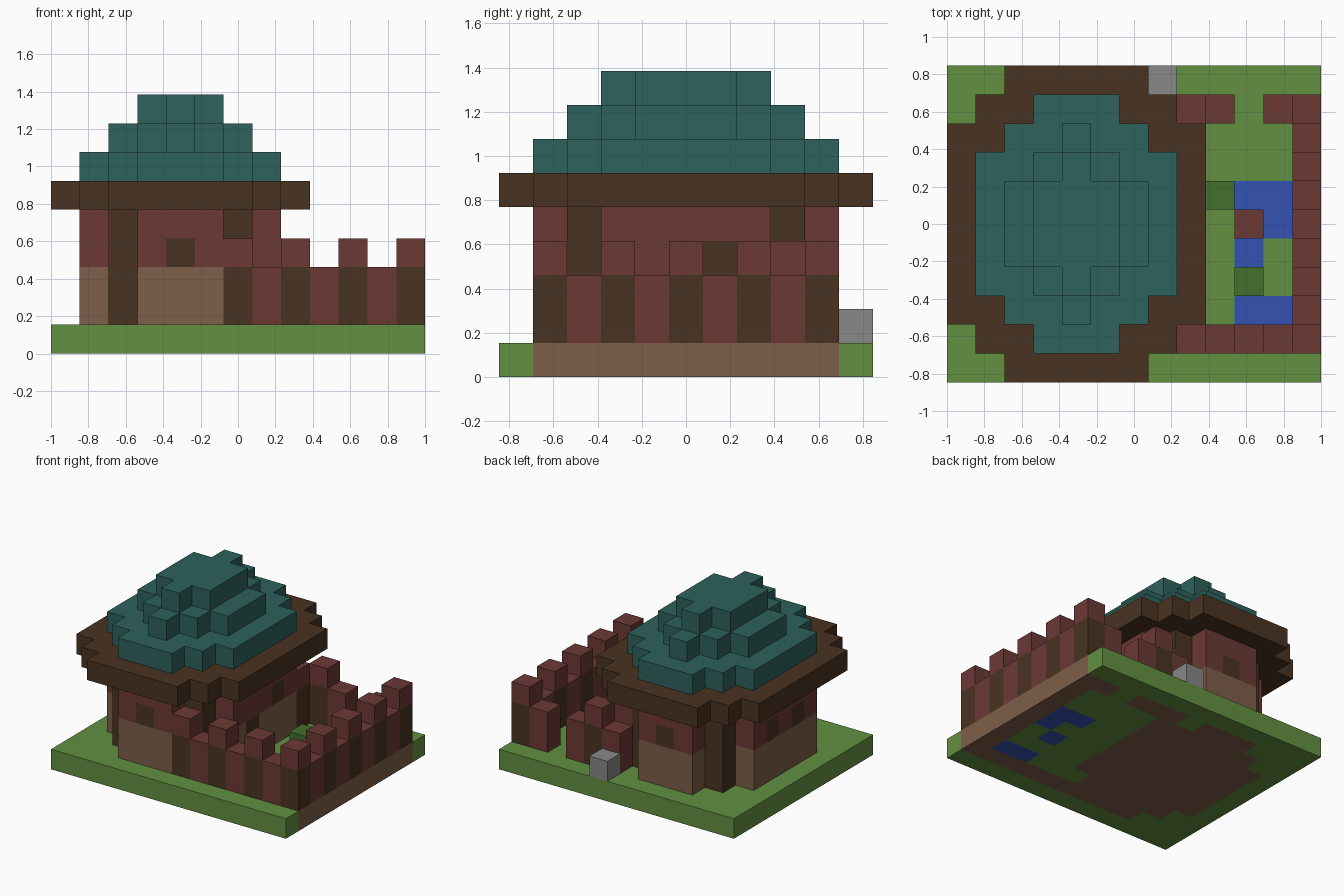
import bpy
import bmesh
from mathutils import Vector

cube = bpy.data.objects.get("Cube")
if cube:
    bpy.data.objects.remove(cube, do_unlink=True)

U = 2 / 13                      # edge of one block
NX, NY = 13, 11                 # blocks across and deep
CX, CY = 4, 5                   # middle block of the house


def material(name, rgb):
    linear = [((c / 255 + 0.055) / 1.055) ** 2.4 for c in rgb] + [1]
    mat = bpy.data.materials.new(name)
    mat.use_nodes = True
    mat.diffuse_color = linear
    bsdf = next(n for n in mat.node_tree.nodes if n.type == 'BSDF_PRINCIPLED')
    bsdf.inputs["Base Color"].default_value = linear
    bsdf.inputs["Roughness"].default_value = 0.9
    return mat


grass = material("grass green", (98, 144, 65))
earth = material("earth tan", (126, 94, 72))
water = material("water blue", (52, 84, 180))
leaf = material("leaf green", (68, 112, 45))
brick = material("brick red", (108, 57, 53))
timber = material("timber brown", (73, 51, 33))
teal = material("roof teal", (45, 98, 92))
stone = material("stone grey", (136, 136, 136))

DIRECTIONS = [Vector(s * (i == a) for i in range(3)) for a in range(3) for s in (-1, 1)]


def blocks(name, cells, mat):
    """Join unit blocks into one skin, leaving out the faces between them."""
    cells = set(cells)
    bm = bmesh.new()
    for cell in cells:
        middle = Vector(cell) + Vector((0.5, 0.5, 0.5))
        for d in DIRECTIONS:
            if tuple(int(c) for c in Vector(cell) + d) in cells:
                continue
            side = Vector((d.y, d.z, d.x))
            up = d.cross(side)
            corners = [middle + (d + side * s + up * t) / 2
                       for s, t in ((-1, -1), (1, -1), (1, 1), (-1, 1))]
            bm.faces.new([bm.verts.new(((c.x - NX / 2) * U, (c.y - NY / 2) * U, c.z * U))
                          for c in corners])
    bmesh.ops.remove_doubles(bm, verts=bm.verts, dist=U / 100)
    bmesh.ops.recalc_face_normals(bm, faces=bm.faces)
    mesh = bpy.data.meshes.new(name)
    bm.to_mesh(mesh)
    bm.free()
    mesh.materials.append(mat)
    obj = bpy.data.objects.new(name, mesh)
    bpy.context.collection.objects.link(obj)
    return obj


def stepped(halves):
    """Stepped oval around the house middle: half width for each row outward."""
    return {(CX + dx, CY + s * dy) for dy, h in enumerate(halves)
            for s in (-1, 1) for dx in range(-h, h + 1)}


def stack(plan, levels):
    return {(x, y, z) for x, y in plan for z in levels}


# Plans of the house and the courtyard fence
house = stepped([3, 3, 3, 2, 1])
ring = {(x, y) for x, y in house
        if not {(x + 1, y), (x - 1, y), (x, y + 1), (x, y - 1)} <= house}
posts = {(CX + sx * 2, CY + sy * 3) for sx in (-1, 1) for sy in (-1, 1)}
fence = {(x, 1) for x in range(6, NX)} | {(NX - 1, y) for y in range(1, 10)}
fence |= {(x, 9) for x in (7, 8, 9, 11)} | {(7, 8)}
fence_posts = {c for c in fence if sum(c) % 2}

# Ground slab with earth footings and a stream
pond = {(10, 6), (11, 6), (11, 5), (10, 4), (10, 2), (11, 2)}
footing = house | fence
lawn = {(x, y) for x in range(NX) for y in range(NY)} - pond - footing
blocks("lawn", stack(lawn, [0]), grass)
blocks("earth_footing", stack(footing, [0]), earth)
blocks("stream", stack(pond, [0]), water)

# Fence: alternating timber posts and brick panels, brick caps on the posts
blocks("fence_posts", stack(fence_posts, [1, 2]), timber)
blocks("fence_panels", stack(fence - fence_posts, [1, 2]), brick)
blocks("fence_caps", stack(fence_posts, [3]), brick)

# House walls with windows and a door
windows = stack({(4, 1), (4, 9), (1, 4), (1, 6), (7, 6)}, [3])
door = stack({(7, 4)}, [1, 2])
walls = ring - posts
blocks("lower_walls", stack(walls, [1, 2]) - door, earth)
blocks("upper_walls", stack(walls, [3, 4]) - windows, brick)
blocks("windows", windows, timber)
blocks("door", door, timber)
blocks("corner_posts", stack(posts, range(1, 5)), timber)

# Eaves and stepped roof
blocks("eaves", stack(stepped([4, 4, 4, 4, 3, 2]), [5]), timber)
blocks("roof_lower_tier", stack(house, [6]), teal)
blocks("roof_middle_tier", stack(stepped([2, 2, 1, 0]), [7]), teal)
blocks("roof_top_tier", stack(stepped([1, 1, 0]), [8]), teal)

# Garden details
blocks("bushes", [(9, 6, 1), (10, 3, 1)], leaf)
blocks("garden_block", [(10, 5, 1)], brick)
blocks("stone_block", [(7, 10, 1)], stone)
